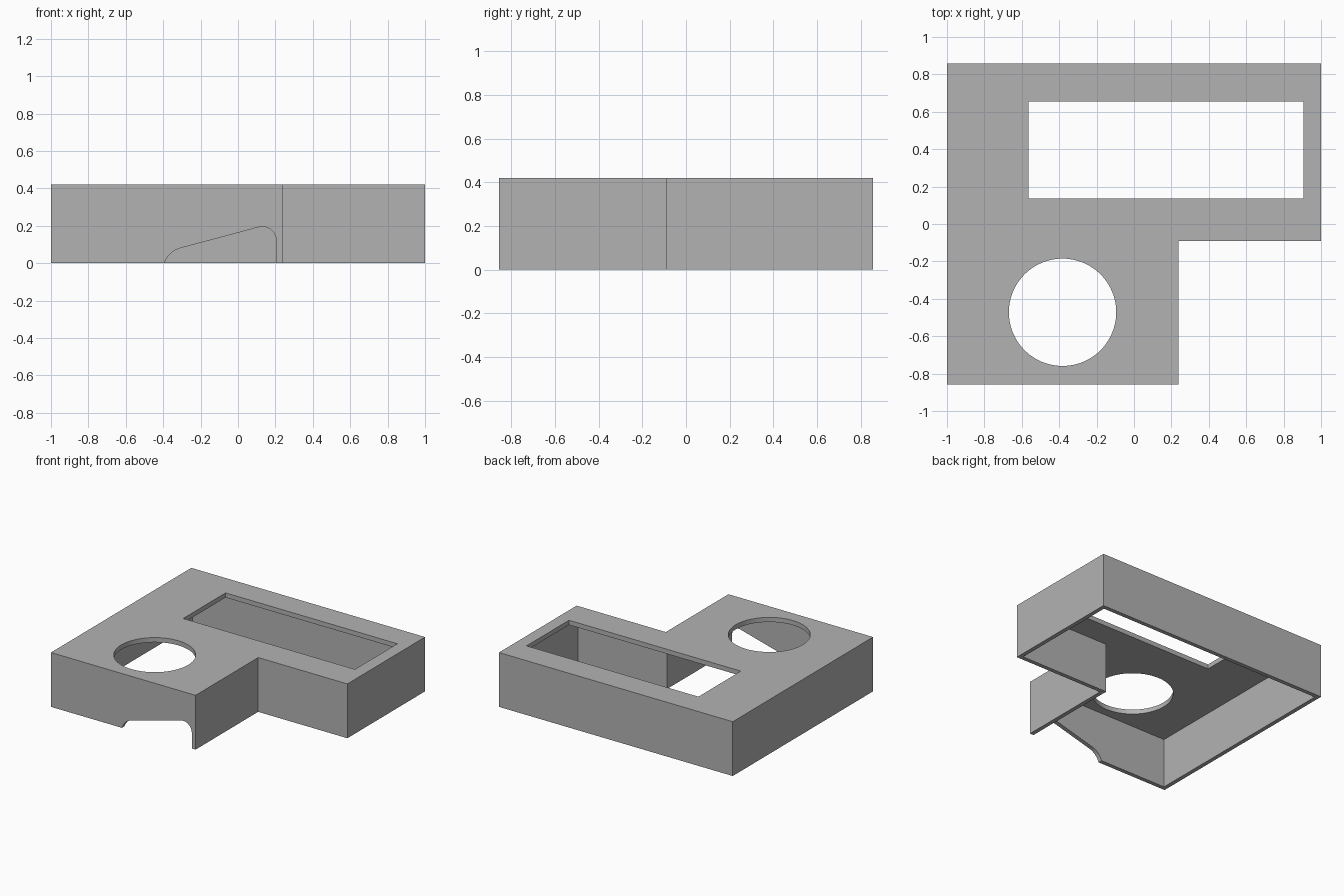
import bpy
import bmesh
from math import cos, sin, radians
from mathutils import Vector

if "Cube" in bpy.data.objects:
    bpy.data.objects.remove(bpy.data.objects["Cube"])

HEIGHT, WALL, ROOF = 0.42, 0.032, 0.036
BACK, FRONT, STEP_X, STEP_Y = 0.857, -0.857, 0.237, -0.092

grey = bpy.data.materials.new("plain grey")
grey.use_nodes = True
grey.diffuse_color = (0.45, 0.45, 0.45, 1)
grey.node_tree.nodes["Principled BSDF"].inputs["Base Color"].default_value = grey.diffuse_color


def prism(name, points, offset):
    """Extrude a closed outline of 3D points by an offset."""
    bm = bmesh.new()
    face = bm.faces.new([bm.verts.new(p) for p in points])
    moved = bmesh.ops.extrude_face_region(bm, geom=[face])["geom"]
    verts = [v for v in moved if isinstance(v, bmesh.types.BMVert)]
    bmesh.ops.translate(bm, verts=verts, vec=Vector(offset))
    bmesh.ops.recalc_face_normals(bm, faces=bm.faces)
    mesh = bpy.data.meshes.new(name)
    bm.to_mesh(mesh)
    bm.free()
    mesh.materials.append(grey)
    obj = bpy.data.objects.new(name, mesh)
    bpy.context.collection.objects.link(obj)
    return obj


def l_outline(inset, z):
    """L-shaped footprint, moved inwards by the inset."""
    i = inset
    return [(-1 + i, FRONT + i, z), (STEP_X - i, FRONT + i, z),
            (STEP_X - i, STEP_Y + i, z), (1 - i, STEP_Y + i, z),
            (1 - i, BACK - i, z), (-1 + i, BACK - i, z)]


def arc(cx, cy, radius, start, end, steps):
    angles = [radians(start + (end - start) * k / steps) for k in range(steps + 1)]
    return [(cx + radius * cos(a), cy + radius * sin(a)) for a in angles]


def cut(target, cutter):
    """Subtract the cutter and discard it."""
    cutter.hide_render = True
    mod = target.modifiers.new("cut", 'BOOLEAN')
    mod.operation, mod.solver, mod.object = 'DIFFERENCE', 'EXACT', cutter
    bpy.ops.object.select_all(action='DESELECT')
    bpy.context.view_layer.objects.active = target
    target.select_set(True)
    bpy.ops.object.modifier_apply(modifier=mod.name)
    bpy.data.objects.remove(cutter)


# Hollow L-shaped cover, open underneath
cover = prism("cover_shell", l_outline(0, 0), (0, 0, HEIGHT))
cut(cover, prism("cavity_cutter", l_outline(WALL, -0.1), (0, 0, HEIGHT - ROOF + 0.1)))

# Rectangular window in the roof
window = [(-0.565, 0.137, 0.3), (0.905, 0.137, 0.3), (0.905, 0.655, 0.3), (-0.565, 0.655, 0.3)]
cut(cover, prism("window_cutter", window, (0, 0, 0.3)))

# Round opening in the roof
circle = [(x, y, 0.3) for x, y in arc(-0.382, -0.472, 0.287, 0, 360, 96)[:-1]]
cut(cover, prism("round_cutter", circle, (0, 0, 0.3)))

# Sloping notch with rounded corners in the front wall
edge = STEP_X - WALL
notch = [(edge, -0.1)]
notch += arc(edge - 0.075, 0.12, 0.075, 0, 105, 14)
notch += arc(-0.275, -0.04, 0.125, 105, 161, 10)
notch += [(-0.393, -0.1)]
cut(cover, prism("notch_cutter", [(x, FRONT - 0.05, z) for x, z in notch],
                 (0, 0.05 + WALL + 0.02, 0)))

bpy.ops.object.shade_smooth_by_angle(angle=radians(30))
